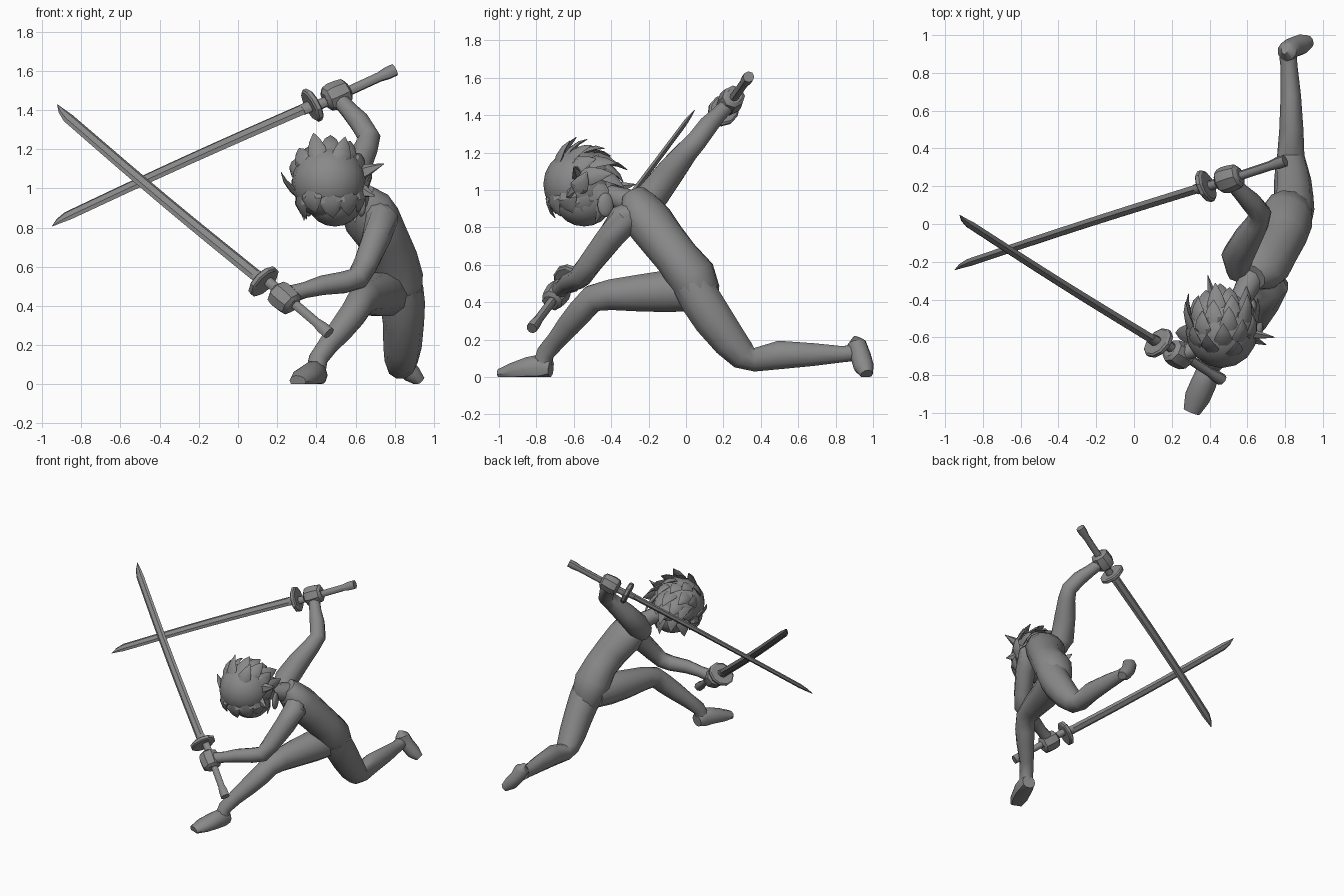
import bpy, bmesh, math, random
from mathutils import Vector, Matrix

cube = bpy.data.objects.get("Cube")
if cube:
    bpy.data.objects.remove(cube, do_unlink=True)

grey = bpy.data.materials.new("plain grey")
grey.use_nodes = True
grey.diffuse_color = (0.25, 0.25, 0.25, 1)
grey.node_tree.nodes["Principled BSDF"].inputs["Base Color"].default_value = (0.25, 0.25, 0.25, 1)

random.seed(4)


def loft(bm, points, hint, sides=10):
    """Skin rings (x, y, z, radius along hint, other radius) into a closed tube."""
    pos = [Vector(p[:3]) for p in points]
    rings = []
    for i, p in enumerate(points):
        t = (pos[min(i + 1, len(pos) - 1)] - pos[max(i - 1, 0)]).normalized()
        a = Vector(hint)
        a = (a - t * a.dot(t)).normalized()
        b = t.cross(a)
        ring = []
        for k in range(sides):
            ang = 2 * math.pi * k / sides
            v = pos[i] + a * p[3] * math.cos(ang) + b * p[-1] * math.sin(ang)
            v.z = max(v.z, 0)
            ring.append(bm.verts.new(v))
        rings.append(ring)
    for lo, hi in zip(rings, rings[1:]):
        for k in range(sides):
            n = (k + 1) % sides
            bm.faces.new((lo[k], lo[n], hi[n], hi[k]))
    bm.faces.new(rings[0][::-1])
    bm.faces.new(rings[-1])


def finish(name, bm, angle=45):
    bmesh.ops.recalc_face_normals(bm, faces=bm.faces)
    mesh = bpy.data.meshes.new(name)
    bm.to_mesh(mesh)
    bm.free()
    ob = bpy.data.objects.new(name, mesh)
    bpy.context.collection.objects.link(ob)
    mesh.materials.append(grey)
    bpy.ops.object.select_all(action='DESELECT')
    ob.select_set(True)
    bpy.context.view_layer.objects.active = ob
    bpy.ops.object.shade_smooth_by_angle(angle=math.radians(angle))
    return ob


def tube(name, points, hint=(1, 0, 0), sides=10, angle=45):
    bm = bmesh.new()
    loft(bm, points, hint, sides)
    return finish(name, bm, angle)


def ball(name, centre, radii, turn=0):
    bm = bmesh.new()
    m = Matrix.Translation(centre) @ Matrix.Rotation(turn, 4, 'Z') @ Matrix.Diagonal((*radii, 1))
    bmesh.ops.create_uvsphere(bm, u_segments=16, v_segments=10, radius=1, matrix=m)
    return finish(name, bm)


# Torso, leaning forward and twisted
tube("torso", [
    (.82, .09, .37, .09, .08), (.815, .065, .45, .13, .12), (.805, .03, .54, .145, .13),
    (.79, -.05, .64, .13, .118), (.745, -.13, .74, .13, .122), (.685, -.205, .84, .15, .127),
    (.645, -.25, .92, .14, .1), (.62, -.28, .975, .08, .07)], (1, -.3, -.15), 12)
tube("neck", [(.64, -.25, .92, .075), (.58, -.37, .96, .06), (.5, -.5, .99, .06)])

# Legs and feet
tube("back_leg", [
    (.835, .03, .5, .11), (.84, .08, .41, .115), (.845, .145, .31, .105, .112),
    (.84, .235, .19, .098), (.833, .305, .115, .085, .082), (.83, .365, .092, .072, .066),
    (.833, .5, .118, .064, .08), (.83, .68, .12, .054, .064),
    (.82, .84, .122, .045), (.815, .9, .13, .047)])
tube("back_foot", [
    (.80, .93, .205, .035, .02), (.81, .915, .175, .052, .055), (.84, .935, .11, .055, .05),
    (.885, .95, .055, .055, .05), (.925, .965, .012, .035, .035)], (0, 1, 0), 10)
tube("front_leg", [
    (.78, .05, .46, .11), (.735, -.08, .46, .118), (.69, -.23, .45, .105), (.65, -.4, .44, .086),
    (.625, -.5, .42, .075), (.585, -.56, .355, .072), (.53, -.62, .285, .066),
    (.46, -.69, .2, .054), (.41, -.75, .13, .05), (.4, -.765, .08, .05)])
tube("front_foot", [
    (.41, -.722, .045, .05, .05), (.395, -.77, .05, .06, .075), (.37, -.84, .045, .068, .065),
    (.335, -.92, .03, .068, .05), (.305, -.995, .015, .045, .03)], (1, 0, 0), 10)

# Arms
tube("raised_arm", [
    (.57, -.25, .9, .08), (.55, -.17, .98, .088), (.60, -.08, 1.1, .078),
    (.65, .0, 1.2, .064), (.67, .055, 1.26, .058), (.62, .115, 1.34, .055),
    (.565, .17, 1.4, .045), (.52, .22, 1.45, .042)])
tube("lowered_arm", [
    (.70, -.27, .88, .07), (.735, -.33, .845, .085), (.705, -.41, .74, .075),
    (.65, -.51, .61, .064), (.61, -.56, .54, .06), (.54, -.585, .52, .056),
    (.43, -.63, .505, .05), (.34, -.66, .48, .041), (.27, -.68, .46, .045)], (0, 0, 1))


def sword(label, pommel, guard, tip, wide, grip_x):
    """Handle, guard, curved blade and the fist that grips them."""
    pommel, guard, tip, wide = map(Vector, (pommel, guard, tip, wide))
    d = (tip - guard).normalized()
    wide = (wide - d * wide.dot(d)).normalized()
    length = (tip - guard).length

    def rings(origin, rows):
        return [(*(origin + d * s + wide * off), a, b) for s, off, a, b in rows]

    # Handle with flared pommel
    n = (guard - pommel).length
    tube(label + "_handle", rings(pommel, [
        (0, 0, .034, .03), (.045, 0, .034, .03), (.09, 0, .026, .024),
        (n * .6, 0, .026, .024), (n, 0, .029, .026)]), wide, 8)
    # Oval guard
    tube(label + "_guard", rings(guard, [
        (-.018, 0, .085, .07), (-.01, 0, .097, .08), (.01, 0, .097, .08),
        (.018, 0, .085, .07)]), wide, 10, 30)
    # Collar and ridged blade with the point on the spine side
    tube(label + "_collar", rings(guard, [(0, 0, .036, .024), (.06, 0, .034, .022)]), wide, 8)
    rows = []
    for i in range(9):
        f = i / 8
        rows.append((f * (length - .1), -.012 * math.sin(math.pi * f) - .014 * f * f,
                     .034 - .005 * f, .019 - .005 * f))
    rows += [(length - .045, -.008, .018, .009), (length, .004, .002, .002)]
    tube(label + "_blade", rings(guard, rows), wide, 6, 20)
    # Fist around the handle
    along = (grip_x - pommel.x) / (guard.x - pommel.x)
    grip = pommel.lerp(guard, along)
    tube(label + "_fist", rings(grip, [
        (-.072, 0, .045, .042), (-.058, 0, .068, .06), (-.02, 0, .074, .066),
        (.02, 0, .076, .068), (.05, 0, .068, .062), (.066, 0, .042, .042)]), wide, 8, 30)


sword("upper_sword", (.80, .335, 1.605), (.38, .2, 1.425), (-.95, -.24, .81), (.49, -.58, -.65), .5)
sword("lower_sword", (.465, -.825, .26), (.13, -.63, .525), (-.925, .045, 1.425), (.72, .37, .57), .235)

# Head, bowed forward, with the hair cap covering the brow
skull = Vector((.465, -.57, 1.03))
ball("hair_cap", skull, (.19, .193, .19))
ball("face", (.495, -.545, .945), (.145, .155, .14))
for side, name in ((1, "left_ear"), (-1, "right_ear")):
    centre = Vector((.495, -.46, .92)) + Vector((.135, .03, 0)) * side
    ball(name, centre, (.022, .045, .065), .3)


def lock(bm, way, flow, lift, width=.05):
    """Flat pointed lock that hugs the cap and lifts off towards its tip."""
    flow = (flow - way * flow.dot(way)).normalized()
    rows = []
    for bend, height, w, t in ((-.1, .16, .7, .02), (.2, .192, 1, .016), (.45, (.2 + lift) / 2, .6, .01)):
        rows.append((*(skull + (way + flow * bend).normalized() * height), width * w, t))
    rows.append((*(skull + (way + flow * .68).normalized() * lift), .002, .002))
    loft(bm, rows, way.cross(flow), 6)


# Locks combed up the front, over the crown and down the nape
bm = bmesh.new()
count = 56
for i in range(count):
    z = 1 - 2 * (i + .5) / count
    r = math.sqrt(1 - z * z)
    way = Vector((r * math.cos(i * 2.4), r * math.sin(i * 2.4), z))
    if way.z < -.4 or (way.z < .5 and way.y < -.2):
        continue
    flow = Vector((way.x * .3, way.z + .4, .25 - way.y))
    lock(bm, way, flow, random.uniform(.225, .275))

# Locks hanging under the brow and along the sides
for i in range(7):
    ang = math.radians(-185 + i * 32)
    way = Vector((math.cos(ang), math.sin(ang), random.uniform(-.45, -.2))).normalized()
    lock(bm, way, Vector((.15, .2, -1)), random.uniform(.2, .225), .06)

# Longer stray locks on the left side and at the nape
for base, end in (((.6, -.58, 1.07), (.745, -.6, 1.125)), ((.6, -.6, 1.0), (.70, -.64, .96)),
                  ((.42, -.42, 1.0), (.39, -.27, 1.03))):
    mid = Vector(base).lerp(Vector(end), .45)
    loft(bm, [(*base, .045, .03), (*mid, .032, .02), (*end, .002, .002)], (.1, .2, 1), 5)
finish("hair_locks", bm, 30)
